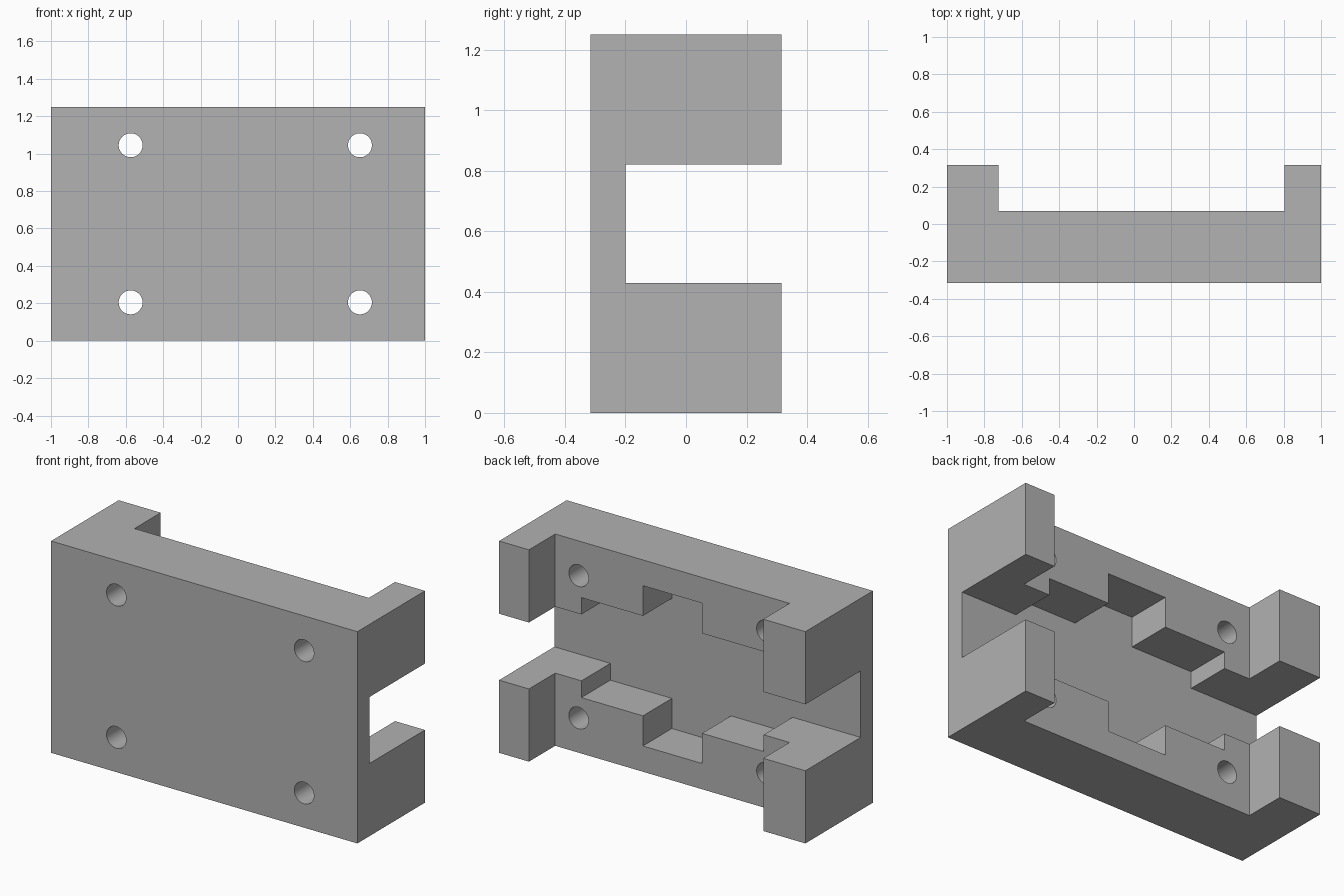
import bpy
import bmesh
import math
from mathutils import Matrix

cube = bpy.data.objects.get("Cube")
if cube:
    bpy.data.objects.remove(cube, do_unlink=True)

HEIGHT = 1.25
HALF_DEPTH = 0.315
RECESS_Y = 0.07        # back surface of the rails
FLOOR_Y = -0.2         # floor of the stepped channel
MID_X = 0.039          # centre of the channel and holes
MID_Z = HEIGHT / 2

grey = bpy.data.materials.new("plain_grey")
grey.use_nodes = True
grey.diffuse_color = (0.445, 0.445, 0.445, 1)
grey.node_tree.nodes["Principled BSDF"].inputs["Base Color"].default_value = grey.diffuse_color


def finish(name, bm):
    bmesh.ops.recalc_face_normals(bm, faces=bm.faces)
    mesh = bpy.data.meshes.new(name)
    bm.to_mesh(mesh)
    bm.free()
    mesh.materials.append(grey)
    obj = bpy.data.objects.new(name, mesh)
    bpy.context.collection.objects.link(obj)
    return obj


def prism(name, outline, y0, y1):
    """Extrude an x-z outline along y."""
    bm = bmesh.new()
    face = bm.faces.new([bm.verts.new((x, y0, z)) for x, z in outline])
    ext = bmesh.ops.extrude_face_region(bm, geom=[face])
    verts = [v for v in ext["geom"] if isinstance(v, bmesh.types.BMVert)]
    bmesh.ops.translate(bm, verts=verts, vec=(0, y1 - y0, 0))
    return finish(name, bm)


def rect(x0, x1, z0, z1):
    return [(x0, z0), (x1, z0), (x1, z1), (x0, z1)]


def hole(x, z, radius):
    bm = bmesh.new()
    bmesh.ops.create_cone(bm, cap_ends=True, segments=48, radius1=radius,
                          radius2=radius, depth=2,
                          matrix=Matrix.Translation((x, 0, z))
                          @ Matrix.Rotation(math.pi / 2, 4, "X"))
    return finish("hole_cutter", bm)


# Solid block
body = prism("bracket_body", rect(-1, 1, 0, HEIGHT), -HALF_DEPTH, HALF_DEPTH)

# Recess between the end blocks
cutters = [prism("recess_cutter", rect(-0.725, 0.805, -0.2, HEIGHT + 0.2), RECESS_Y, 0.6)]

# Stepped channel: (half width, half height) mirrored in both directions
steps = [(0.193, 0.473), (0.595, 0.295), (1.3, 0.196)]
quarter = [(0.193, 0.473)]
for (w, h), (w2, h2) in zip(steps, steps[1:]):
    quarter += [(w, h2), (w2, h2)]
upper = [(-w, h) for w, h in reversed(quarter)] + quarter
lower = [(w, -h) for w, h in reversed(upper)]
outline = [(MID_X + w, MID_Z + h) for w, h in upper + lower]
cutters.append(prism("channel_cutter", outline, FLOOR_Y, 0.7))

# Four screw holes
for sx in (-1, 1):
    for sz in (-1, 1):
        cutters.append(hole(MID_X + sx * 0.613, MID_Z + sz * 0.42, 0.064))

# Cut, then discard the cutters
bpy.ops.object.select_all(action="DESELECT")
bpy.context.view_layer.objects.active = body
body.select_set(True)
for cutter in cutters:
    cutter.hide_render = True
    mod = body.modifiers.new("cut", "BOOLEAN")
    mod.operation = "DIFFERENCE"
    mod.solver = "EXACT"
    mod.object = cutter
    bpy.ops.object.modifier_apply(modifier=mod.name)
    bpy.data.objects.remove(cutter, do_unlink=True)

bpy.ops.object.shade_smooth_by_angle(angle=math.radians(30))
